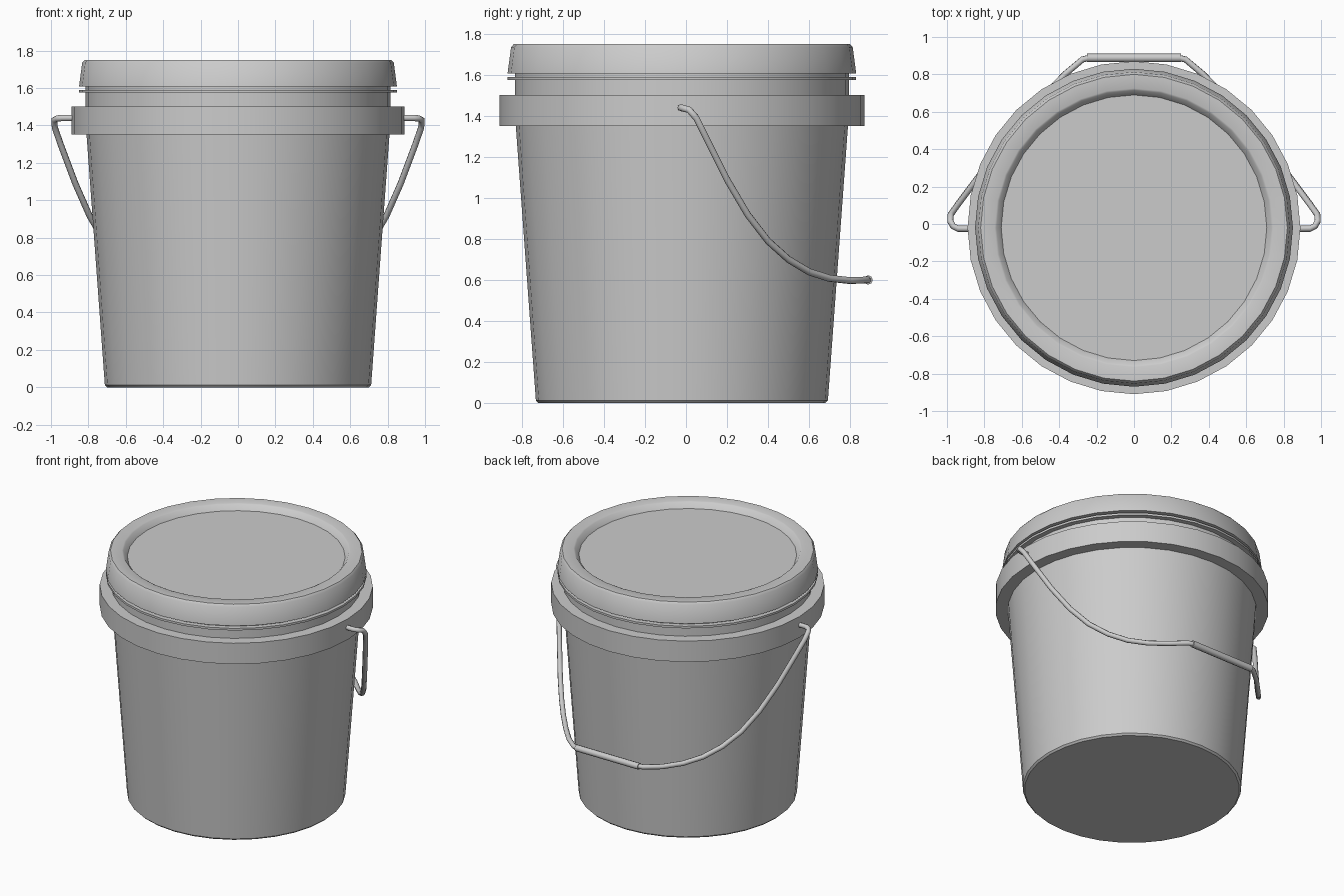
import bpy, bmesh, math

if "Cube" in bpy.data.objects:
    bpy.data.objects.remove(bpy.data.objects["Cube"])

CY = -0.02   # bucket axis in y
SEG = 32


def finish(obj, angle=35):
    bpy.ops.object.select_all(action='DESELECT')
    bpy.context.view_layer.objects.active = obj
    obj.select_set(True)
    bpy.ops.object.shade_smooth_by_angle(angle=math.radians(angle))


def lathe(name, profile, closed=False):
    """Revolve (radius, z) points; open profiles get capped at both ends."""
    bm = bmesh.new()
    rings = []
    for r, z in profile:
        rings.append([bm.verts.new((r * math.cos(2 * math.pi * i / SEG),
                                    CY + r * math.sin(2 * math.pi * i / SEG), z))
                      for i in range(SEG)])
    pairs = list(zip(rings, rings[1:]))
    if closed:
        pairs.append((rings[-1], rings[0]))
    for a, b in pairs:
        for i in range(SEG):
            j = (i + 1) % SEG
            bm.faces.new((a[i], a[j], b[j], b[i]))
    if not closed:
        bm.faces.new(rings[0][::-1])
        bm.faces.new(rings[-1])
    bmesh.ops.recalc_face_normals(bm, faces=bm.faces)
    me = bpy.data.meshes.new(name)
    bm.to_mesh(me)
    bm.free()
    obj = bpy.data.objects.new(name, me)
    bpy.context.collection.objects.link(obj)
    finish(obj)
    return obj


def tube(name, points, radius):
    cu = bpy.data.curves.new(name, 'CURVE')
    cu.dimensions = '3D'
    cu.bevel_depth = radius
    cu.bevel_resolution = 2
    cu.use_fill_caps = True
    sp = cu.splines.new('POLY')
    sp.points.add(len(points) - 1)
    for p, co in zip(sp.points, points):
        p.co = (*co, 1)
    obj = bpy.data.objects.new(name, cu)
    bpy.context.collection.objects.link(obj)
    bpy.ops.object.select_all(action='DESELECT')
    bpy.context.view_layer.objects.active = obj
    obj.select_set(True)
    bpy.ops.object.convert(target='MESH')
    finish(bpy.context.view_layer.objects.active, 50)


# Tapered body with collar, neck and the thin sealing ring
lathe("bucket_body", [
    (0.70, 0.0), (0.712, 0.012), (0.81, 1.352), (0.89, 1.352), (0.89, 1.502),
    (0.815, 1.502), (0.815, 1.575), (0.85, 1.575), (0.85, 1.59),
    (0.815, 1.59), (0.815, 1.64)])

# Lid with a raised rim and recessed centre
lathe("lid", [
    (0.815, 1.608), (0.85, 1.608), (0.833, 1.735), (0.82, 1.75),
    (0.745, 1.75), (0.735, 1.745), (0.71, 1.71)])

# Wire handle: one half listed, the other mirrored in x
half = [(0.86, -0.025, 1.44), (0.94, -0.025, 1.44), (0.967, -0.012, 1.437),
        (0.982, 0.015, 1.43), (0.98, 0.05, 1.39), (0.945, 0.10, 1.29),
        (0.87, 0.20, 1.09), (0.795, 0.30, 0.92), (0.72, 0.40, 0.79),
        (0.64, 0.50, 0.70), (0.555, 0.60, 0.64), (0.465, 0.70, 0.608),
        (0.37, 0.80, 0.597), (0.275, 0.88, 0.60), (0.24, 0.888, 0.60)]
tube("wire_handle", half + [(-x, y, z) for x, y, z in reversed(half)], 0.017)

# Hand grip at the middle of the wire
tube("handle_grip", [(-0.25, 0.888, 0.60), (0.25, 0.888, 0.60)], 0.023)
